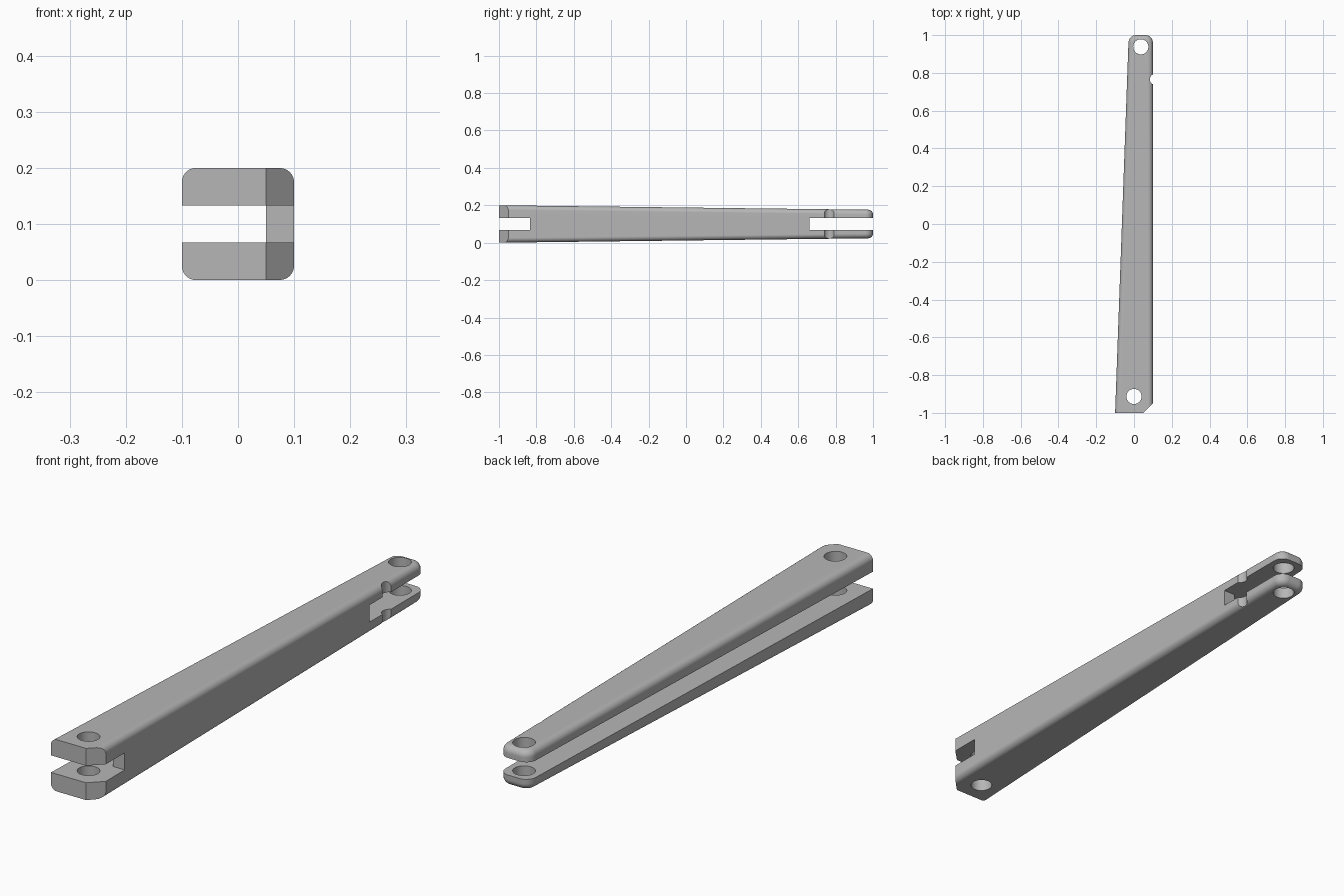
import bpy, bmesh, math

cube = bpy.data.objects.get("Cube")
if cube:
    bpy.data.objects.remove(cube, do_unlink=True)

# Single flat colour
grey = bpy.data.materials.new("plain_grey")
grey.use_nodes = True
colour = (0.47, 0.47, 0.47, 1)
grey.diffuse_color = colour
grey.node_tree.nodes["Principled BSDF"].inputs["Base Color"].default_value = colour

BACK_X, BACK_Z = -0.028, 0.024     # taper at the narrow end
SLOT_LOW, SLOT_HIGH = 0.067, 0.133


def make_object(name, bm):
    bmesh.ops.recalc_face_normals(bm, faces=bm.faces)
    mesh = bpy.data.meshes.new(name)
    bm.to_mesh(mesh)
    bm.free()
    mesh.materials.append(grey)
    obj = bpy.data.objects.new(name, mesh)
    bpy.context.collection.objects.link(obj)
    return obj


def prism(name, outline, low=-0.1, high=0.3):
    """Upright prism from a plan outline."""
    bm = bmesh.new()
    base = bm.faces.new([bm.verts.new((x, y, low)) for x, y in outline])
    top = bmesh.ops.extrude_face_region(bm, geom=[base])["geom"]
    for v in top:
        if isinstance(v, bmesh.types.BMVert):
            v.co.z = high
    return make_object(name, bm)


def circle(cx, cy, radius, sides=48):
    return [(cx + radius * math.cos(math.tau * i / sides),
             cy + radius * math.sin(math.tau * i / sides)) for i in range(sides)]


def round_edges(bm, edges, radius, segments):
    bmesh.ops.bevel(bm, geom=edges, offset=radius, offset_type='OFFSET',
                    segments=segments, profile=0.5, affect='EDGES', clamp_overlap=True)


# Tapered bar, rounded at the back corners and along the long edges
bm = bmesh.new()
bmesh.ops.create_cube(bm, size=2)
for v in bm.verts:
    back, up = v.co.y > 0, v.co.z > 0
    inset = BACK_Z if back else 0
    v.co.z = 0.2 - inset if up else inset
    if v.co.x > 0:
        v.co.x = 0.1
    else:
        v.co.x = BACK_X if back else -0.1
upright = [e for e in bm.edges
           if all(v.co.y > 0.9 for v in e.verts)
           and abs(e.verts[0].co.z - e.verts[1].co.z) > 0.1]
round_edges(bm, upright, 0.04, 8)
rim = []
for e in bm.edges:
    a, b = (v.co for v in e.verts)
    same_level = (a.z > 0.1) == (b.z > 0.1)
    on_front = a.y < -0.99 and b.y < -0.99
    if same_level and not on_front:
        rim.append(e)
round_edges(bm, rim, 0.025, 6)
bar = make_object("tapered_link_arm", bm)

# Side channel, opening right through at both forked ends
WALL, OUT = 0.05, 0.3
channel = prism("channel_cutter",
                [(-OUT, -1.1), (OUT, -1.1), (OUT, -0.835), (WALL, -0.835),
                 (WALL, 0.66), (OUT, 0.66), (OUT, 1.1), (-OUT, 1.1)],
                SLOT_LOW, SLOT_HIGH)
# Front corner chamfer, pin holes and the small upright notch
cutters = [
    channel,
    prism("chamfer_cutter", [(0.04, -1.01), (0.2, -1.01), (0.2, -0.85)]),
    prism("front_pin_hole_cutter", circle(0, -0.913, 0.04)),
    prism("back_pin_hole_cutter", circle(0.036, 0.938, 0.04)),
    prism("notch_cutter", circle(0.113, 0.766, 0.029)),
]

bpy.context.view_layer.objects.active = bar
for cutter in cutters:
    cutter.hide_render = True
    cut = bar.modifiers.new(cutter.name, 'BOOLEAN')
    cut.operation = 'DIFFERENCE'
    cut.solver = 'EXACT'
    cut.object = cutter
    bpy.ops.object.modifier_apply(modifier=cut.name)
    bpy.data.objects.remove(cutter, do_unlink=True)

# Smooth fillets and holes, crisp flats
bpy.ops.object.select_all(action='DESELECT')
bar.select_set(True)
bpy.ops.object.shade_smooth_by_angle(angle=math.radians(30))
weighted = bar.modifiers.new("flat_shading_on_large_faces", 'WEIGHTED_NORMAL')
weighted.keep_sharp = True
